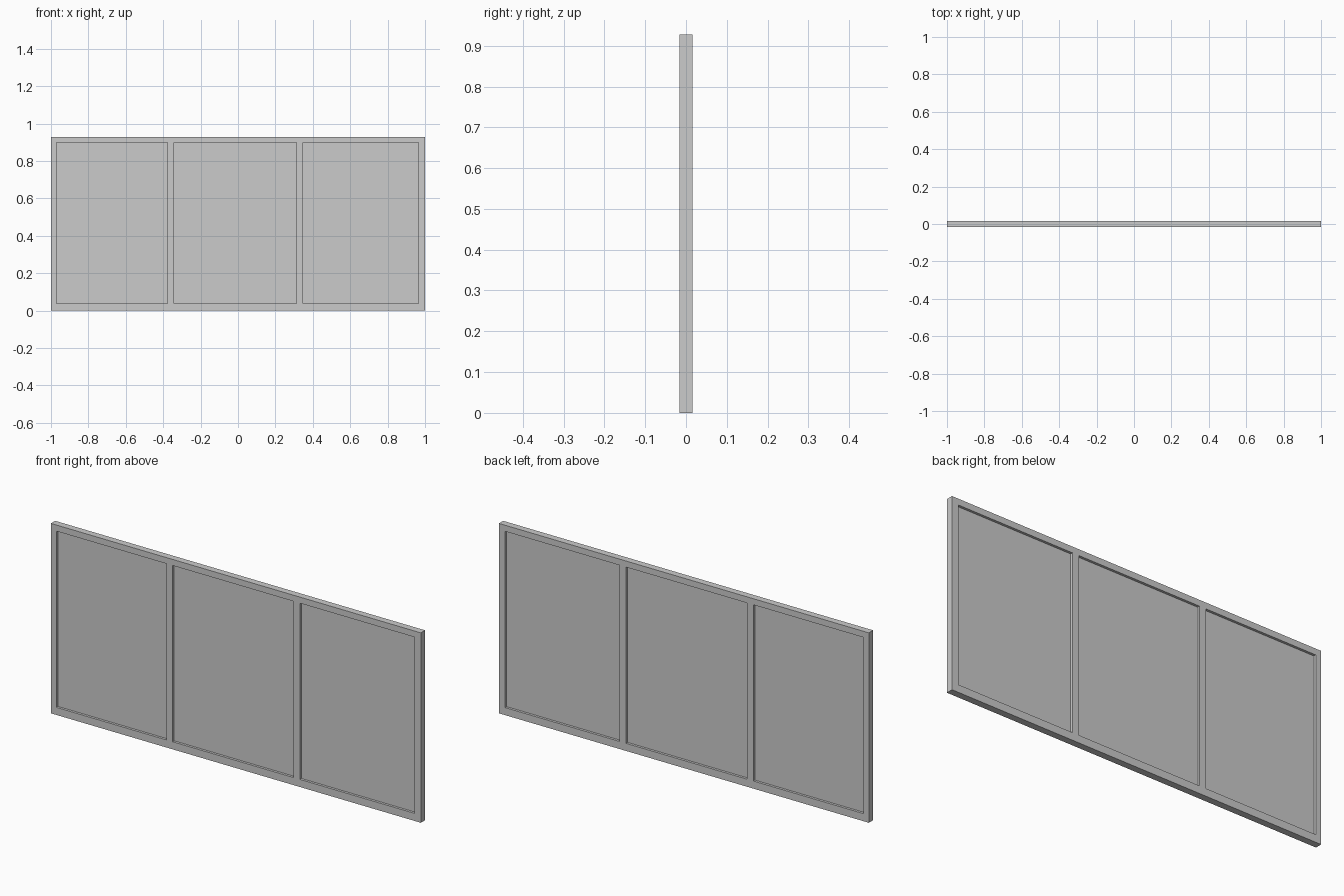
import bpy, bmesh

if "Cube" in bpy.data.objects:
    bpy.data.objects.remove(bpy.data.objects["Cube"])

DEPTH = 0.033          # frame thickness
PANE = 0.009           # pane thickness
XS = [-1.0, -0.971, -0.376, -0.342, 0.312, 0.347, 0.966, 1.0]
ZS = [0.0, 0.037, 0.898, 0.928]


def add_object(name, bm):
    mesh = bpy.data.meshes.new(name)
    bm.to_mesh(mesh)
    bm.free()
    obj = bpy.data.objects.new(name, mesh)
    bpy.context.collection.objects.link(obj)
    return obj


# Frame: flat grid with three openings, thickened evenly to both sides
bm = bmesh.new()
verts = [[bm.verts.new((x, 0, z)) for z in ZS] for x in XS]
for i in range(len(XS) - 1):
    for j in range(len(ZS) - 1):
        if j == 1 and i % 2 == 1:
            continue
        bm.faces.new((verts[i][j], verts[i + 1][j],
                      verts[i + 1][j + 1], verts[i][j + 1]))
frame = add_object("window_frame", bm)
solid = frame.modifiers.new("thickness", 'SOLIDIFY')
solid.thickness = DEPTH
solid.offset = 0

# Panes: thin slabs filling each opening, recessed on both faces
for n, i in enumerate((1, 3, 5)):
    x0, x1, z0, z1 = XS[i], XS[i + 1], ZS[1], ZS[2]
    bm = bmesh.new()
    bmesh.ops.create_cube(bm, size=1)
    bmesh.ops.scale(bm, vec=(x1 - x0, PANE, z1 - z0), verts=bm.verts)
    bmesh.ops.translate(bm, vec=((x0 + x1) / 2, 0, (z0 + z1) / 2), verts=bm.verts)
    add_object(f"pane_{n + 1}", bm)
